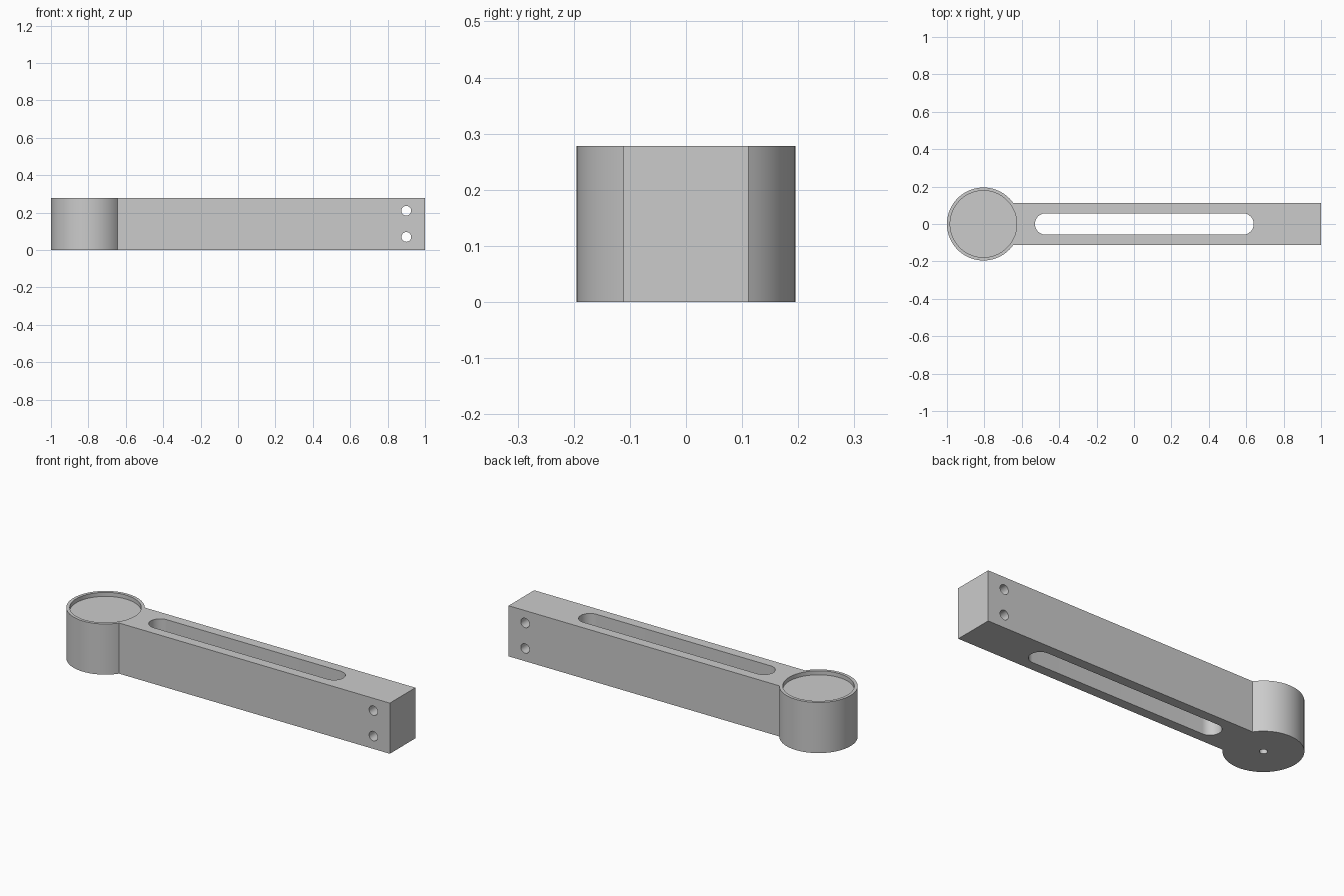
import bpy, bmesh
from math import pi, cos, sin, asin, radians
from mathutils import Matrix, Vector

cube = bpy.data.objects.get("Cube")
if cube:
    bpy.data.objects.remove(cube, do_unlink=True)

HEIGHT = 0.278
BAR_HALF = 0.111
CUP_X, CUP_R, RECESS_R = -0.805, 0.195, 0.178

grey = bpy.data.materials.new("plain grey")
grey.use_nodes = True
colour = (0.6, 0.6, 0.6, 1)
grey.diffuse_color = colour
grey.node_tree.nodes["Principled BSDF"].inputs["Base Color"].default_value = colour


def arc(cx, radius, start, end, steps):
    """Points along an arc centred on the x axis."""
    angles = [start + (end - start) * i / steps for i in range(steps + 1)]
    return [(cx + radius * cos(a), radius * sin(a)) for a in angles]


def prism(name, outline, z0, z1):
    """Extrude a closed xy outline from z0 to z1."""
    bm = bmesh.new()
    face = bm.faces.new([bm.verts.new((x, y, z0)) for x, y in outline])
    grown = bmesh.ops.extrude_face_region(bm, geom=[face])["geom"]
    top = [v for v in grown if isinstance(v, bmesh.types.BMVert)]
    bmesh.ops.translate(bm, verts=top, vec=Vector((0, 0, z1 - z0)))
    bmesh.ops.recalc_face_normals(bm, faces=bm.faces[:])
    mesh = bpy.data.meshes.new(name)
    bm.to_mesh(mesh)
    bm.free()
    mesh.materials.append(grey)
    obj = bpy.data.objects.new(name, mesh)
    bpy.context.collection.objects.link(obj)
    return obj


def circle(cx, radius, steps):
    return arc(cx, radius, 0, 2 * pi, steps)[:-1]


# Arm: round cup end joined to a straight bar
join = asin(BAR_HALF / CUP_R)
outline = arc(CUP_X, CUP_R, join, 2 * pi - join, 64) + [(1, -BAR_HALF), (1, BAR_HALF)]
arm = prism("slotted_arm", outline, 0, HEIGHT)

# Cutters: long slot, shallow recess, small hole under the cup
slot = arc(0.583, 0.057, -pi / 2, pi / 2, 20) + arc(-0.473, 0.057, pi / 2, 3 * pi / 2, 20)
cutters = [
    prism("slot_cutter", slot, -0.1, HEIGHT + 0.1),
    prism("recess_cutter", circle(CUP_X, RECESS_R, 72), HEIGHT - 0.022, HEIGHT + 0.1),
    prism("pivot_hole_cutter", circle(CUP_X, 0.02, 24), -0.1, 0.14),
]

# Cutters: two cross holes through the bar end
for z in (0.07, 0.21):
    hole = prism("cross_hole_cutter", circle(0, 0.026, 28), -0.3, 0.3)
    hole.data.transform(Matrix.Translation((0.9, 0, z)) @ Matrix.Rotation(pi / 2, 4, "X"))
    cutters.append(hole)

bpy.ops.object.select_all(action="DESELECT")
bpy.context.view_layer.objects.active = arm
arm.select_set(True)
for cutter in cutters:
    cutter.hide_render = True
    cut = arm.modifiers.new(cutter.name, "BOOLEAN")
    cut.operation = "DIFFERENCE"
    cut.solver = "EXACT"
    cut.object = cutter
    bpy.ops.object.modifier_apply(modifier=cut.name)
    bpy.data.objects.remove(cutter, do_unlink=True)

bpy.ops.object.shade_smooth_by_angle(angle=radians(30))
